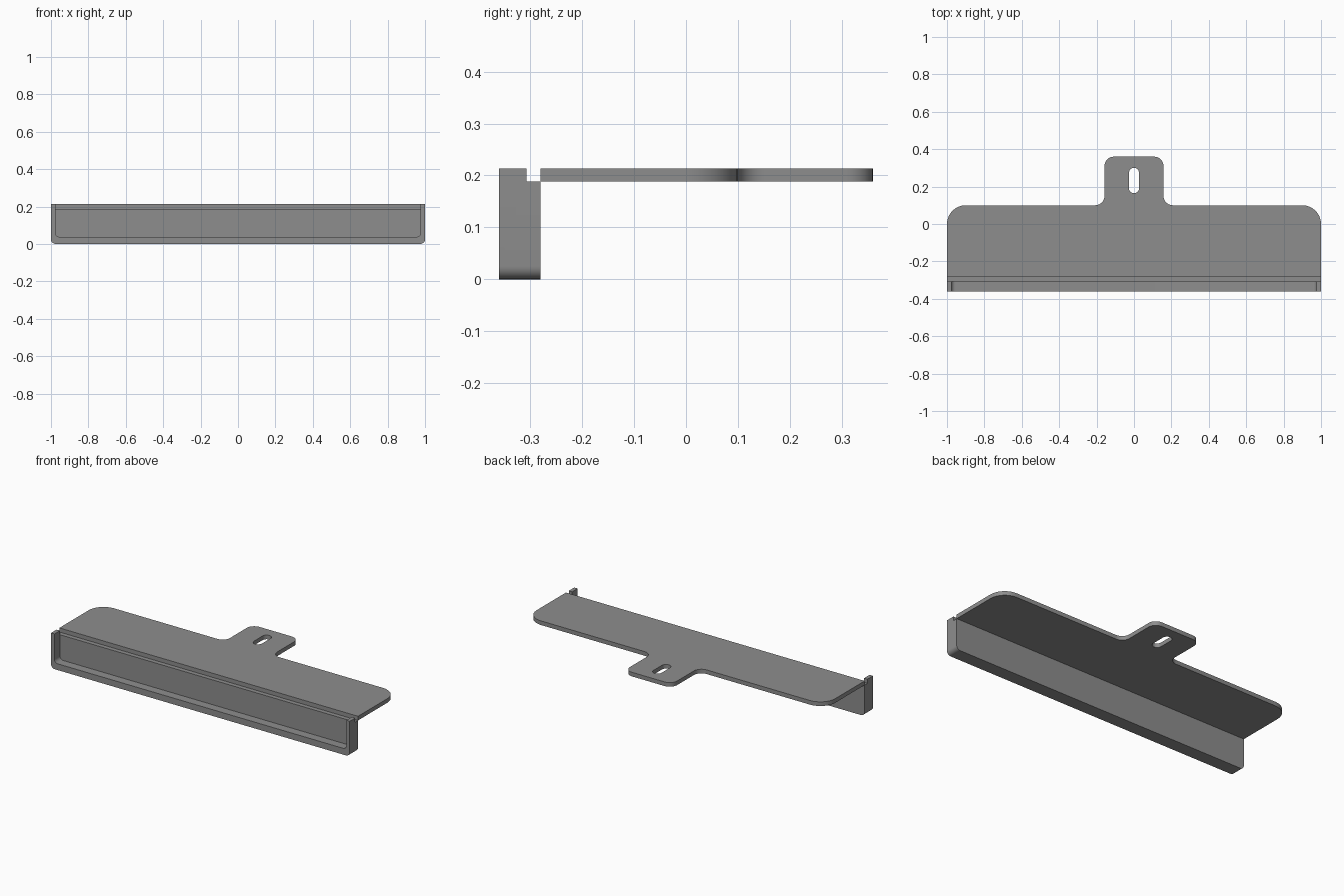
import bpy, bmesh, math
from mathutils import Vector

if "Cube" in bpy.data.objects:
    bpy.data.objects.remove(bpy.data.objects["Cube"])

steel = bpy.data.materials.new("grey_metal")
steel.diffuse_color = (0.27, 0.27, 0.27, 1)
steel.use_nodes = True
steel.node_tree.nodes["Principled BSDF"].inputs["Base Color"].default_value = steel.diffuse_color


def rounded(corners, steps=8):
    """Outline from (x, y, radius) corners, each turned into a tangent arc."""
    out = []
    n = len(corners)
    for i, (x, y, r) in enumerate(corners):
        p = Vector((x, y))
        if r == 0:
            out.append(p)
            continue
        a = (Vector(corners[i - 1][:2]) - p).normalized()
        b = (Vector(corners[(i + 1) % n][:2]) - p).normalized()
        # all corners are right angles, so the arc centre is p + r(a + b)
        for k in range(steps + 1):
            t = k / steps * math.pi / 2
            out.append(p + r * (a * (1 - math.sin(t)) + b * (1 - math.cos(t))))
    return out


def prism(name, outline, place, lo, hi):
    """Extrude an outline between lo and hi; place maps (u, v, depth) to 3D."""
    bm = bmesh.new()
    rings = [[bm.verts.new(place(p.x, p.y, d)) for p in outline] for d in (lo, hi)]
    bm.faces.new(rings[0][::-1])
    bm.faces.new(rings[1])
    n = len(outline)
    for i in range(n):
        j = (i + 1) % n
        bm.faces.new((rings[0][i], rings[0][j], rings[1][j], rings[1][i]))
    bmesh.ops.recalc_face_normals(bm, faces=bm.faces)
    me = bpy.data.meshes.new(name)
    bm.to_mesh(me)
    bm.free()
    me.materials.append(steel)
    ob = bpy.data.objects.new(name, me)
    bpy.context.collection.objects.link(ob)
    return ob


def finish(ob, cutters):
    """Cut the part, remove the cutters and smooth the rounded corners."""
    bpy.ops.object.select_all(action='DESELECT')
    ob.select_set(True)
    bpy.context.view_layer.objects.active = ob
    for c in cutters:
        c.hide_render = True
        m = ob.modifiers.new("cut", 'BOOLEAN')
        m.operation, m.solver, m.object = 'DIFFERENCE', 'EXACT', c
        bpy.ops.object.modifier_apply(modifier=m.name)
        bpy.data.objects.remove(c)
    bpy.ops.object.shade_smooth_by_angle(angle=math.radians(30))


flat = lambda u, v, d: (u, v, d)       # outline seen from above
upright = lambda u, v, d: (u, d, v)    # outline seen from the front

# Top plate with the hanging tab
half = [(1, -0.28, 0), (1, 0.1, 0.1), (0.158, 0.1, 0.05), (0.158, 0.36, 0.05)]
mirror = [(-x, y, r) for x, y, r in reversed(half)]
plate = prism("top_plate", rounded(half + mirror), flat, 0.188, 0.213)

# Slot in the tab
slot = [(0.027, 0.165, 0.0269), (0.027, 0.3, 0.0269),
        (-0.027, 0.3, 0.0269), (-0.027, 0.165, 0.0269)]
finish(plate, [prism("slot_cutter", rounded(slot), flat, 0.1, 0.3)])

# Front trough: block with rounded bottom corners
body = [(-1, 0.213, 0), (-1, 0, 0.025), (1, 0, 0.025), (1, 0.213, 0)]
trough = prism("front_trough", rounded(body), upright, -0.36, -0.28)

# Pocket open to the front and top, and the lowered top of the back wall
pocket = [(-0.977, 0.3, 0), (-0.977, 0.038, 0.022), (0.977, 0.038, 0.022), (0.977, 0.3, 0)]
step = [(-1.1, 0.3, 0), (-1.1, 0.188, 0), (1.1, 0.188, 0), (1.1, 0.3, 0)]
finish(trough, [prism("pocket_cutter", rounded(pocket), upright, -0.5, -0.307),
                prism("step_cutter", rounded(step), upright, -0.307, -0.2)])
